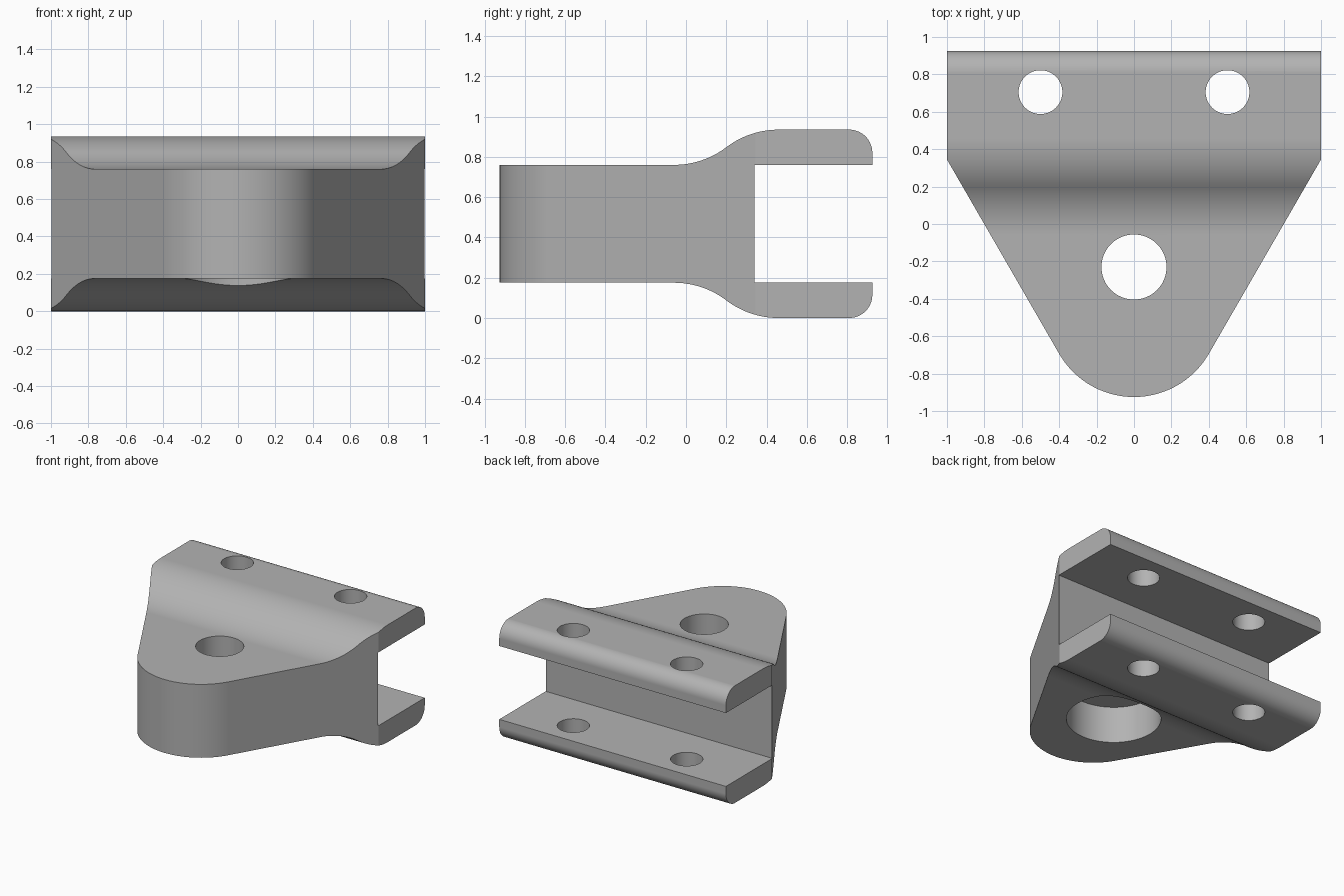
import bpy
import bmesh
from math import sin, cos, pi, radians, atan2

cube = bpy.data.objects.get("Cube")
if cube:
    bpy.data.objects.remove(cube, do_unlink=True)

MID = 0.4675          # height of the mirror plane
BODY = 0.2925         # half thickness of the nose
SLOT_Y = 0.34         # back wall of the slot
BACK = 0.925

steel = bpy.data.materials.new("grey_metal")
steel.use_nodes = True
steel.diffuse_color = (0.45, 0.45, 0.45, 1)
steel.node_tree.nodes["Principled BSDF"].inputs["Base Color"].default_value = steel.diffuse_color


def arc(cx, cy, r, a0, a1, n):
    """Points on an arc, angles in degrees."""
    return [(cx + r * cos(radians(a0 + (a1 - a0) * i / n)),
             cy + r * sin(radians(a0 + (a1 - a0) * i / n))) for i in range(n + 1)]


def prism(name, points, direction):
    """Extrude a closed outline given as 3D points."""
    bm = bmesh.new()
    face = bm.faces.new([bm.verts.new(p) for p in points])
    out = bmesh.ops.extrude_face_region(bm, geom=[face])
    bmesh.ops.translate(bm, vec=direction,
                        verts=[v for v in out["geom"] if isinstance(v, bmesh.types.BMVert)])
    bmesh.ops.recalc_face_normals(bm, faces=bm.faces)
    mesh = bpy.data.meshes.new(name)
    bm.to_mesh(mesh)
    bm.free()
    mesh.materials.append(steel)
    obj = bpy.data.objects.new(name, mesh)
    bpy.context.collection.objects.link(obj)
    return obj


def cut(target, cutter, operation="DIFFERENCE"):
    cutter.hide_render = True
    mod = target.modifiers.new(cutter.name, "BOOLEAN")
    mod.operation = operation
    mod.solver = "EXACT"
    mod.object = cutter
    bpy.context.view_layer.objects.active = target
    bpy.ops.object.modifier_apply(modifier=mod.name)
    bpy.data.objects.remove(cutter, do_unlink=True)


def drill(target, name, x, y, r, z0, z1):
    ring = arc(x, y, r, 0, 360, 64)[:-1]
    cut(target, prism(name, [(px, py, z0) for px, py in ring], (0, 0, z1 - z0)))


# Side profile: upper half, measured from the mirror plane
rise, run = MID - BODY, 0.52
half_turn = atan2(rise, run)
turn = 2 * half_turn * 180 / pi
radius = run / (2 * sin(2 * half_turn))
start = -0.06
upper = [(-1.1, BODY)]
upper += arc(start, BODY + radius, radius, -90, -90 + turn, 16)
upper += arc(start + run, MID - radius, radius, 90 + turn, 90, 16)[1:]
upper += arc(BACK - 0.115, MID - 0.115, 0.115, 90, 0, 16)
upper += [(BACK, BODY), (SLOT_Y, BODY)]
side = upper + [(y, -z) for y, z in reversed(upper)]
bracket = prism("clevis_bracket", [(-1.1, y, MID + z) for y, z in side], (2.2, 0, 0))

# Plan outline: straight back, tapered sides, rounded nose
nose = arc(0, -0.463, 0.462, -150, -30, 48)
plan = nose + [(1, 0.345), (1, 1.1), (-1, 1.1), (-1, 0.345)]
cut(bracket, prism("plan_outline", [(x, y, -0.2) for x, y in plan], (0, 0, 1.4)), "INTERSECT")

# Bolt holes, pivot hole and its wide counterbore underneath
for x in (-0.5, 0.5):
    drill(bracket, "bolt_hole", x, 0.705, 0.117, -0.2, 1.2)
drill(bracket, "pivot_hole", 0, -0.23, 0.174, -0.2, 1.2)
drill(bracket, "counterbore", 0, -0.23, 0.345, -0.2, 0.47)

# Smooth curved walls with crisp edges
bpy.ops.object.select_all(action="DESELECT")
bracket.select_set(True)
bpy.context.view_layer.objects.active = bracket
bpy.ops.object.shade_smooth_by_angle(angle=radians(25))
weighted = bracket.modifiers.new("weighted_normals", "WEIGHTED_NORMAL")
weighted.keep_sharp = True
